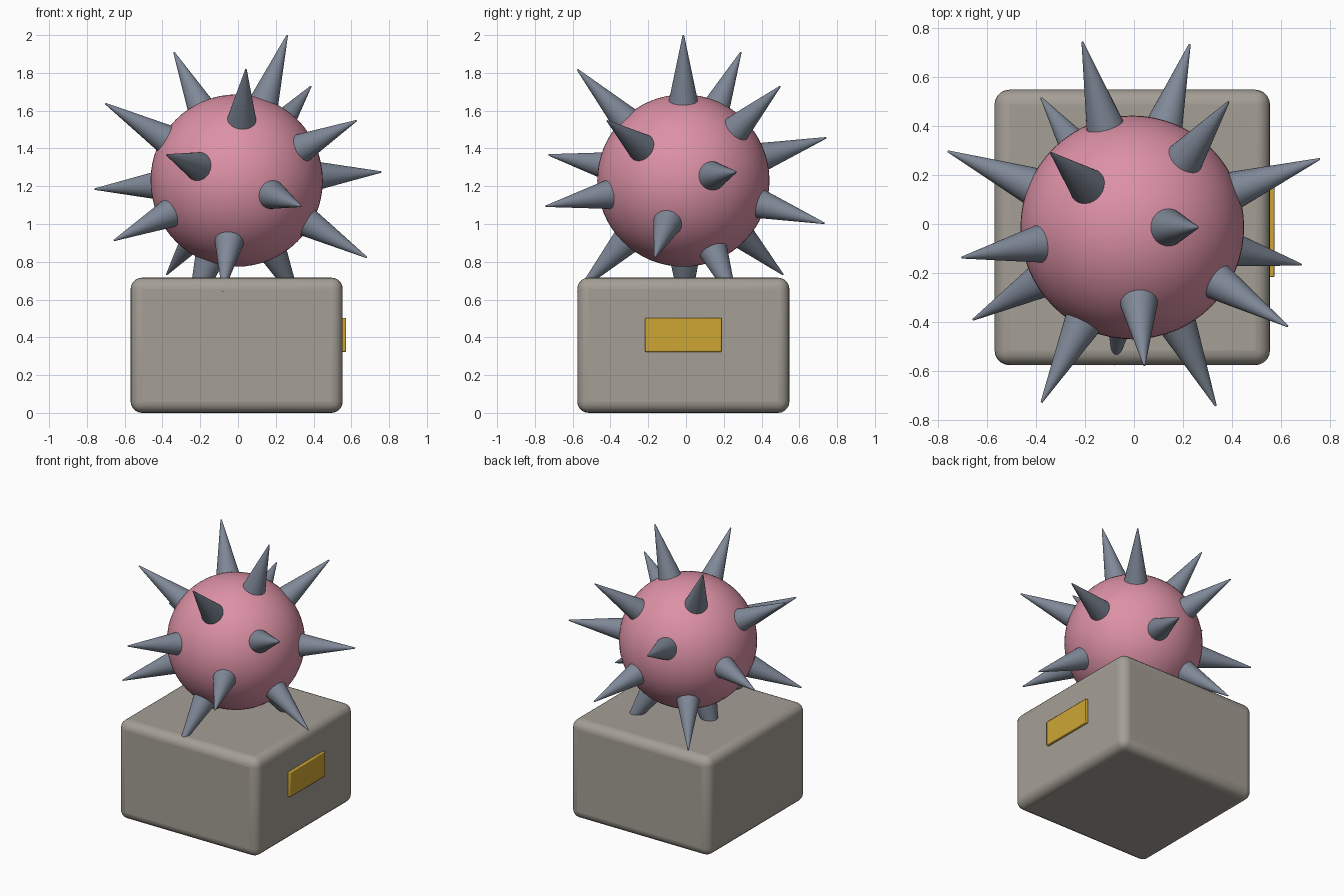
import bpy, math
from mathutils import Vector

if "Cube" in bpy.data.objects:
    bpy.data.objects.remove(bpy.data.objects["Cube"])

CX, CY = -0.007, -0.014
CENTRE = Vector((CX, CY, 1.23))
BALL_R, TIP_R, ROOT_R = 0.456, 0.815, 0.40
SPIKES = 18


def material(name, rgb):
    m = bpy.data.materials.new(name)
    m.diffuse_color = (*rgb, 1)
    m.use_nodes = True
    m.node_tree.nodes["Principled BSDF"].inputs["Base Color"].default_value = m.diffuse_color
    return m


STONE = material("warm grey stone", (0.375, 0.345, 0.30))
PINK = material("pink", (0.72, 0.285, 0.38))
STEEL = material("blue grey steel", (0.215, 0.25, 0.315))
GOLD = material("gold", (0.62, 0.38, 0.035))


def finish(name, mat):
    ob = bpy.context.object
    ob.name = name
    ob.data.materials.append(mat)
    bpy.ops.object.shade_smooth_by_angle(angle=math.radians(40))
    return ob


def rounded_box(name, mat, loc, size, bevel, segments):
    bpy.ops.mesh.primitive_cube_add(size=1, location=loc)
    bpy.context.object.scale = size
    bpy.ops.object.transform_apply(location=False, rotation=False, scale=True)
    ob = finish(name, mat)
    mod = ob.modifiers.new("rounded edges", 'BEVEL')
    mod.width, mod.segments = bevel, segments
    return ob


# Plinth with rounded edges, and the plaque on its right side
rounded_box("plinth", STONE, (CX, CY, 0.358), (1.123, 1.123, 0.716), 0.06, 5)
rounded_box("plaque", GOLD, (CX + 0.564, CY, 0.413), (0.032, 0.406, 0.18), 0.006, 2)

# Ball
bpy.ops.mesh.primitive_uv_sphere_add(segments=64, ring_count=32, radius=BALL_R, location=CENTRE)
finish("ball", PINK)

# Spikes spread evenly over the ball on a golden-angle spiral
golden = math.pi * (3 - math.sqrt(5))
for i in range(SPIKES):
    z = 1 - (2 * i + 1) / SPIKES
    r = math.sqrt(1 - z * z)
    d = Vector((r * math.cos(i * golden), r * math.sin(i * golden), z))
    bpy.ops.mesh.primitive_cone_add(
        vertices=32, radius1=0.086, radius2=0.004, depth=TIP_R - ROOT_R,
        location=CENTRE + d * (TIP_R + ROOT_R) / 2,
        rotation=d.to_track_quat('Z', 'Y').to_euler())
    finish(f"spike_{i + 1}", STEEL)
